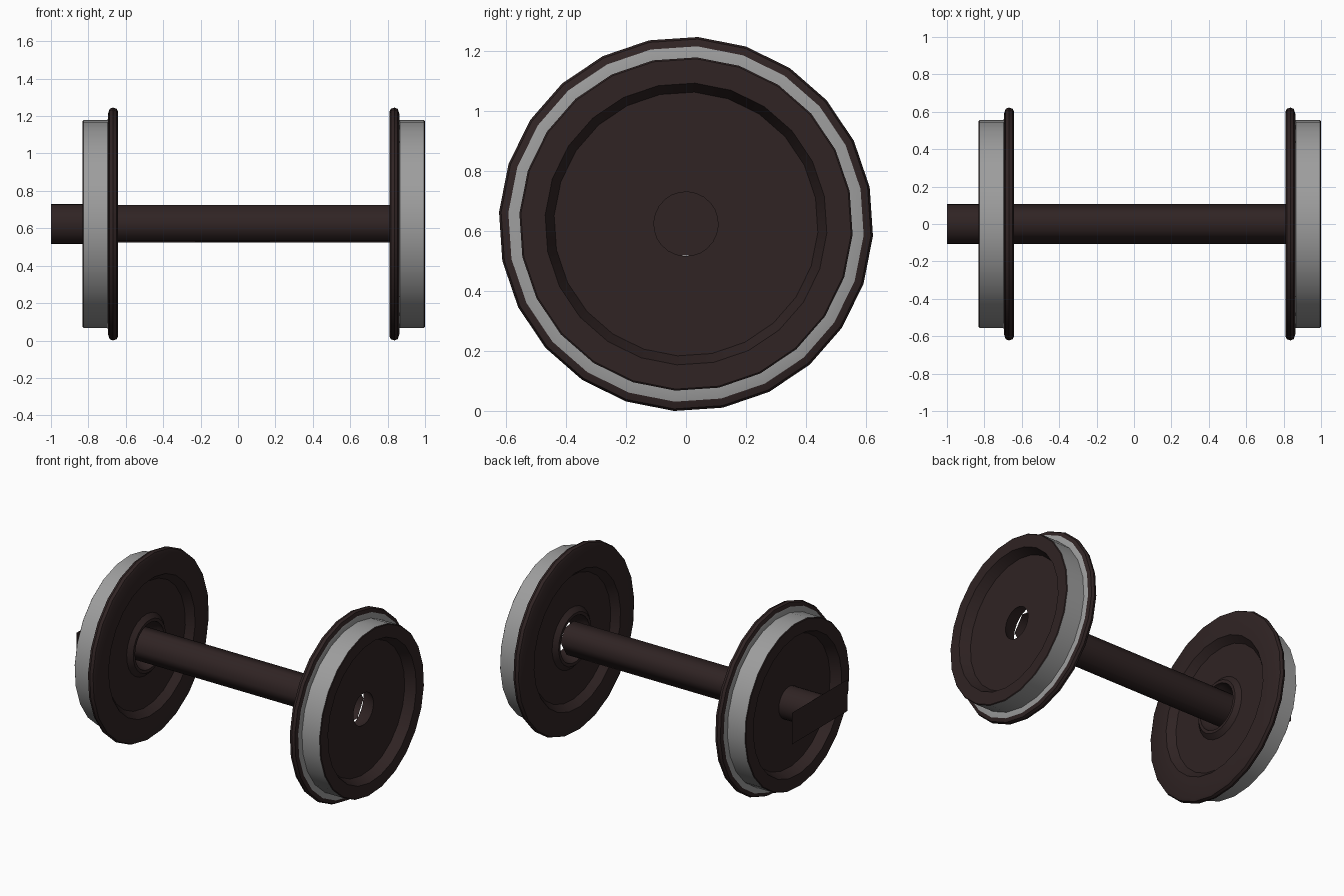
import bpy, bmesh, math

if "Cube" in bpy.data.objects:
    bpy.data.objects.remove(bpy.data.objects["Cube"])

CENTRE_X, CENTRE_Z = 0.084, 0.623


def material(name, rgb):
    m = bpy.data.materials.new(name)
    m.diffuse_color = (*rgb, 1)
    m.use_nodes = True
    m.node_tree.nodes["Principled BSDF"].inputs["Base Color"].default_value = m.diffuse_color
    return m


BROWN = material("dark_brown_iron", (0.029, 0.017, 0.017))
STEEL = material("worn_steel", (0.34, 0.34, 0.34))


def finish(bm, name, mats, angle):
    bmesh.ops.recalc_face_normals(bm, faces=bm.faces)
    mesh = bpy.data.meshes.new(name)
    bm.to_mesh(mesh)
    bm.free()
    for m in mats:
        mesh.materials.append(m)
    ob = bpy.data.objects.new(name, mesh)
    bpy.context.collection.objects.link(ob)
    bpy.ops.object.select_all(action='DESELECT')
    ob.select_set(True)
    bpy.context.view_layer.objects.active = ob
    bpy.ops.object.shade_smooth_by_angle(angle=math.radians(angle))
    return ob


def loft(rings, closed, name, mats, angle, steel=()):
    """Join rings of points; rings listed in steel get the second material."""
    bm = bmesh.new()
    rows = [[bm.verts.new(p) for p in ring] for ring in rings]
    n = len(rows[0])
    for i in range(len(rows) if closed else len(rows) - 1):
        a, b = rows[i], rows[(i + 1) % len(rows)]
        for j in range(n):
            k = (j + 1) % n
            f = bm.faces.new((a[j], a[k], b[k], b[j]))
            f.material_index = 1 if i in steel else 0
    return finish(bm, name, mats, angle)


def ring(x, r, degrees):
    return [(x, r * math.cos(math.radians(d)), CENTRE_Z + r * math.sin(math.radians(d)))
            for d in degrees]


# Wheels: (distance from wheelset centre, radius), lathed as a closed section
PROFILE = [
    (0.725, 0.600), (0.733, 0.617), (0.752, 0.624), (0.770, 0.617), (0.778, 0.593),  # flange
    (0.781, 0.556), (0.911, 0.556), (0.915, 0.551),                                  # tread
    (0.915, 0.470), (0.850, 0.440), (0.850, 0.107),                                  # outer disc
    (0.770, 0.150), (0.742, 0.155), (0.742, 0.175), (0.770, 0.205),                  # inner hub
    (0.770, 0.420), (0.725, 0.460),                                                  # inner rim
]
WHEEL_ANGLES = [-3.65 + 15 * i for i in range(24)]
for side, label in ((-1, "left_wheel"), (1, "right_wheel")):
    loft([ring(CENTRE_X + side * t, r, WHEEL_ANGLES) for t, r in PROFILE],
         True, label, [BROWN, STEEL], 32, steel=(4, 5))

# Axle: coarse open bar between the hubs
AXLE_ANGLES = [178, 109, 56, 6, -67, -125]
loft([ring(x, 0.107, AXLE_ANGLES) for x in (-0.77, 0.86)], False, "axle", [BROWN], 80)

# Axle stub passing out of the left wheel
loft([ring(x, 0.107, range(0, 360, 15)) for x in (-0.76, -1.0)], False,
     "axle_stub", [BROWN], 40)

# Flat end plate on the stub
bm = bmesh.new()
bm.faces.new([bm.verts.new((-1.0, y, CENTRE_Z + z))
              for y, z in ((0.3, -0.105), (0.3, 0.107), (-0.29, 0.107), (-0.29, -0.105))])
finish(bm, "end_plate", [BROWN], 30)
